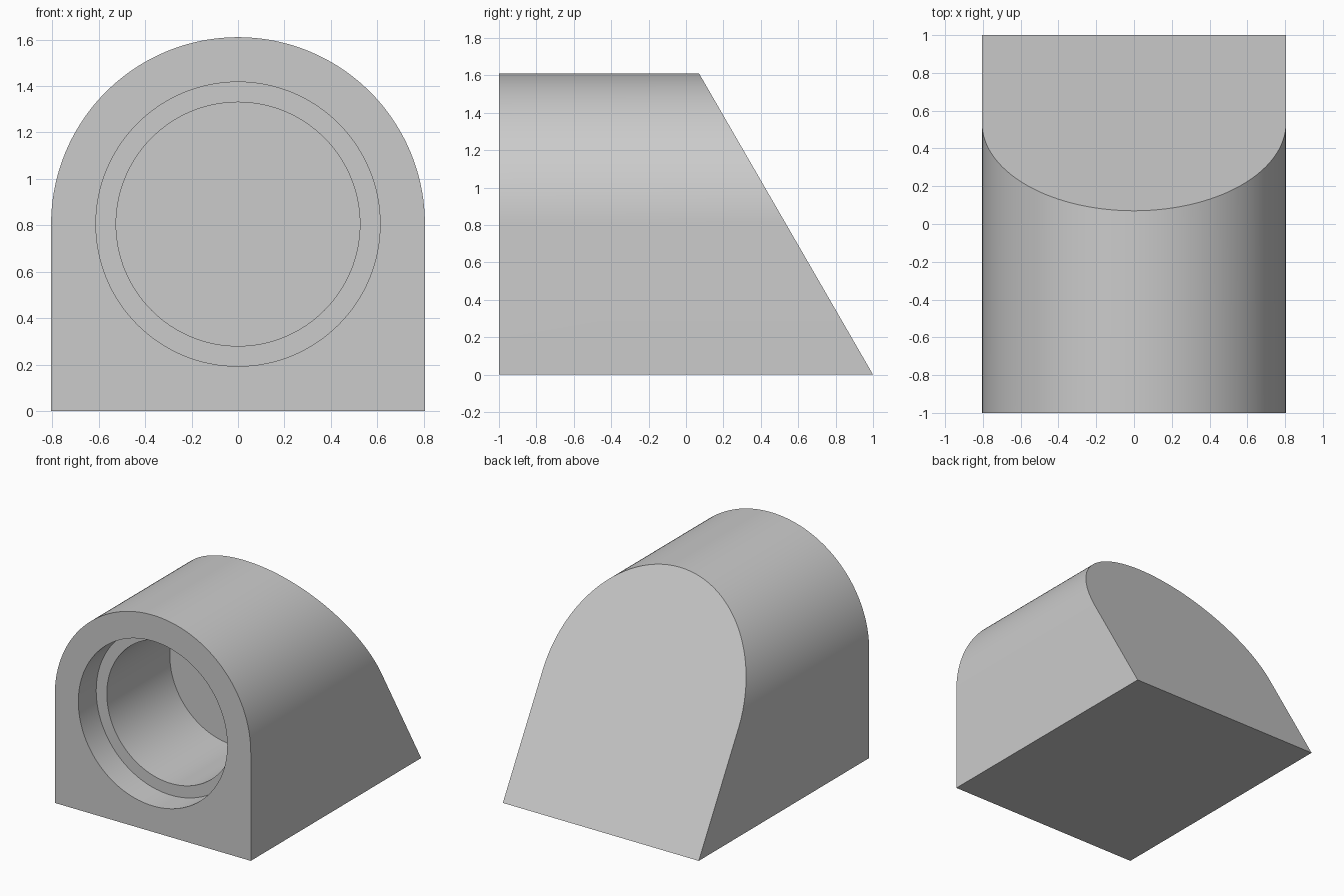
import bpy
import bmesh
from math import pi, cos, sin

cube = bpy.data.objects.get("Cube")
if cube:
    bpy.data.objects.remove(cube, do_unlink=True)

HALF = 0.805        # half width, arch radius and axis height
FRONT, BACK = -1.0, 1.0
TOP_BACK = 0.07     # where the slanted back meets the top
ARC_STEPS = 96

grey = bpy.data.materials.new("light grey")
grey.use_nodes = True
colour = (0.6, 0.6, 0.6, 1)
grey.diffuse_color = colour
grey.node_tree.nodes["Principled BSDF"].inputs["Base Color"].default_value = colour


def back_y(z):
    """Depth of the slanted back plane at a given height."""
    return BACK + (TOP_BACK - BACK) * z / (2 * HALF)


# Arched block with a slanted back
profile = [(-HALF, 0), (HALF, 0)]
for i in range(ARC_STEPS + 1):
    a = pi * i / ARC_STEPS
    profile.append((HALF * cos(a), HALF + HALF * sin(a)))

bm = bmesh.new()
front = [bm.verts.new((x, FRONT, z)) for x, z in profile]
back = [bm.verts.new((x, back_y(z), z)) for x, z in profile]
bm.faces.new(front)
bm.faces.new(back[::-1])
for i in range(len(profile)):
    j = (i + 1) % len(profile)
    bm.faces.new((front[i], back[i], back[j], front[j]))
bmesh.ops.recalc_face_normals(bm, faces=bm.faces)
mesh = bpy.data.meshes.new("arched_block")
bm.to_mesh(mesh)
bm.free()
block = bpy.data.objects.new("arched_block", mesh)
bpy.context.collection.objects.link(block)
mesh.materials.append(grey)


def cut_hole(name, radius, end):
    """Cut a round blind hole from the front to the depth y = end."""
    start = FRONT - 0.2
    bpy.ops.mesh.primitive_cylinder_add(
        vertices=128, radius=radius, depth=end - start,
        location=(0, (start + end) / 2, HALF), rotation=(pi / 2, 0, 0))
    cutter = bpy.context.object
    cutter.name = name
    cutter.hide_render = True
    cutter.data.materials.append(grey)
    mod = block.modifiers.new(name, 'BOOLEAN')
    mod.operation = 'DIFFERENCE'
    mod.solver = 'EXACT'
    mod.object = cutter
    bpy.context.view_layer.objects.active = block
    bpy.ops.object.modifier_apply(modifier=name)
    bpy.data.objects.remove(cutter, do_unlink=True)


# Deep bore and the shallow, wider step at its mouth
cut_hole("bore", 0.525, -0.05)
cut_hole("mouth_step", 0.612, -0.79)

bpy.ops.object.select_all(action='DESELECT')
block.select_set(True)
bpy.context.view_layer.objects.active = block
bpy.ops.object.shade_smooth_by_angle(angle=pi / 6)
